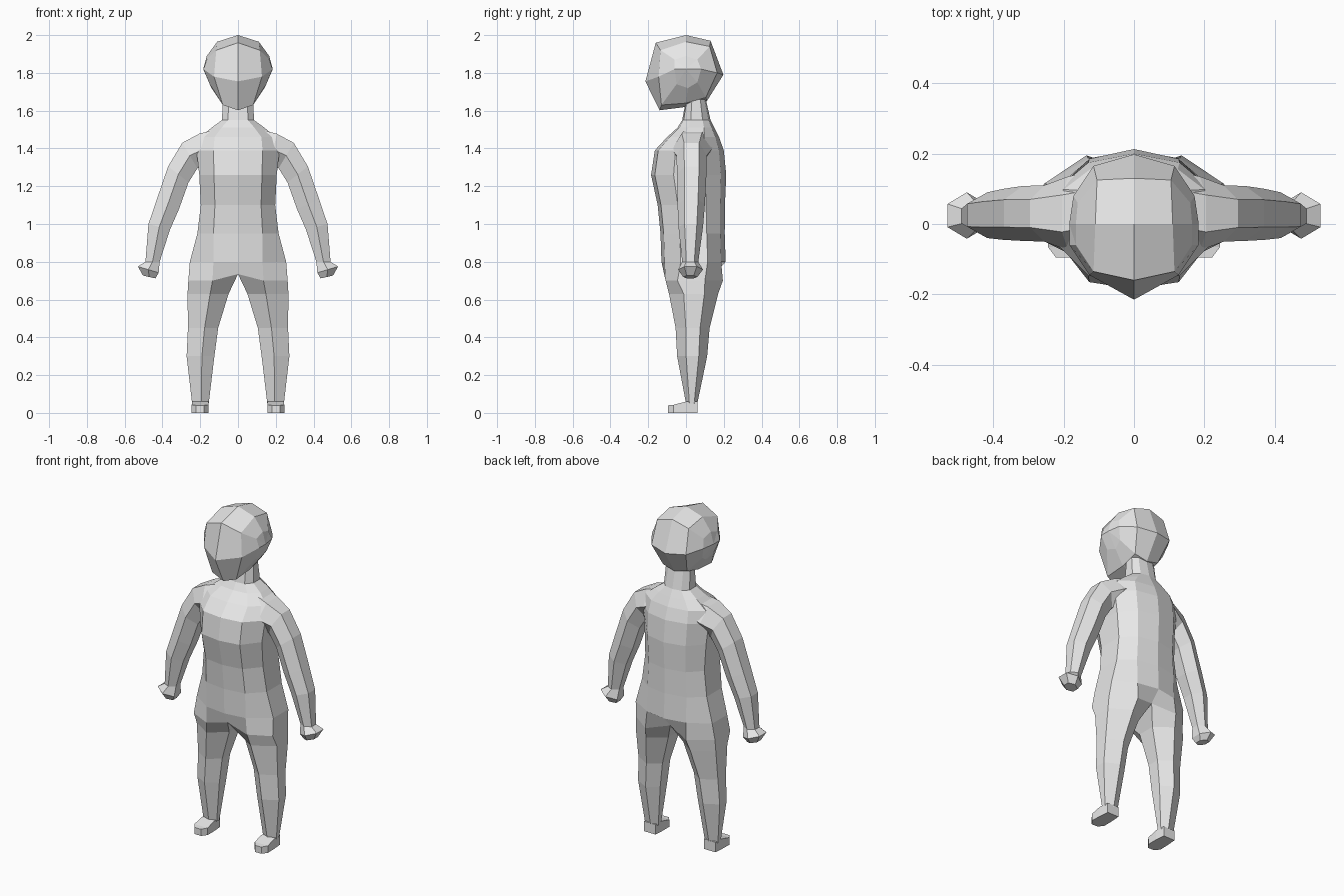
import bpy, bmesh

if "Cube" in bpy.data.objects:
    bpy.data.objects.remove(bpy.data.objects["Cube"])

grey = bpy.data.materials.new("light grey")
grey.diffuse_color = (0.8, 0.8, 0.8, 1)
grey.use_nodes = True
grey.node_tree.nodes["Principled BSDF"].inputs["Base Color"].default_value = grey.diffuse_color


def lerp(a, b, t):
    return a + (b - a) * t


def loft(bm, rings, closed=True):
    """Bridge consecutive rings of vertices with quads."""
    for a, b in zip(rings, rings[1:]):
        n = len(a)
        for i in range(n if closed else n - 1):
            j = (i + 1) % n
            bm.faces.new((a[i], a[j], b[j], b[i]))


def add_ring(bm, points):
    return [bm.verts.new(p) for p in points]


def finish(name, bm, mirrored=True):
    """Turn a half mesh into a mirrored flat-shaded object."""
    if mirrored:
        geom = bm.verts[:] + bm.edges[:] + bm.faces[:]
        bmesh.ops.mirror(bm, geom=geom, axis='X', merge_dist=0.0005)
    bmesh.ops.recalc_face_normals(bm, faces=bm.faces[:])
    mesh = bpy.data.meshes.new(name)
    bm.to_mesh(mesh)
    bm.free()
    mesh.materials.append(grey)
    bpy.context.collection.objects.link(bpy.data.objects.new(name, mesh))


# Body: open half rings from the neck to the hips (z, half width, front y, back y)
bm = bmesh.new()
torso = []
for z, w, f, b in [(1.66, .08, .0, .105), (1.55, .085, -.02, .13),
                   (1.51, .14, -.045, .15), (1.46, .2, -.10, .175),
                   (1.39, .22, -.165, .2), (1.26, .205, -.185, .213),
                   (1.1, .197, -.15, .206), (.95, .215, -.135, .205),
                   (.8, .255, -.13, .21)]:
    c = min(.13, w * .62)
    s0, s1 = lerp(f, b, .3), lerp(f, b, .72)
    torso.append(add_ring(bm, [(0, f, z), (c, lerp(f, b, .05), z), (w, s0, z),
                               (w, s1, z), (c, lerp(f, b, .93), z), (0, b, z)]))
# Crotch ring
torso.append(add_ring(bm, [(0, -.10, .735), (.135, -.108, .70), (.263, -.045, .70),
                           (.263, .1, .70), (.135, .195, .70), (0, .15, .735)]))
loft(bm, torso, closed=False)
# Legs: closed rings (z, inner x, outer x, front y, back y)
legs = [torso[-1]]
for z, xi, xo, f, b in [(.63, .05, .267, -.09, .17), (.45, .105, .265, -.055, .125),
                        (.3, .125, .272, -.047, .112), (.05, .155, .243, .0, .06)]:
    m = lerp(xi, xo, .45)
    y0, y1 = lerp(f, b, .3), lerp(f, b, .72)
    legs.append(add_ring(bm, [(xi, y0, z), (m, f, z), (xo, y0, z),
                              (xo, y1, z), (m, b, z), (xi, y1, z)]))
loft(bm, legs)
finish("body_and_legs", bm)

# Feet: bevelled slab sloping down to the toe
bm = bmesh.new()
outline = [(.18, -.095, .04), (.222, -.095, .04), (.245, -.065, .043), (.243, .0, .06),
           (.238, .06, .06), (.162, .06, .06), (.157, .0, .06), (.157, -.065, .043)]
base = add_ring(bm, [(x, y, 0) for x, y, z in outline])
top = add_ring(bm, outline)
loft(bm, [base, top])
bm.faces.new(base)
bm.faces.new((top[0], top[1], top[2], top[7]))
bm.faces.new((top[7], top[2], top[3], top[6]))
bm.faces.new((top[6], top[3], top[4], top[5]))
finish("feet", bm)


def limb(name, sections):
    """Six-sided tube; each section is outer x, z, inner x, z, min y, max y."""
    bm = bmesh.new()
    rings = []
    for ox, oz, ix, iz, y0, y1 in sections:
        mx, mz = (ox + ix) / 2, (oz + iz) / 2
        a, b = lerp(y0, y1, .25), lerp(y0, y1, .75)
        rings.append(add_ring(bm, [(ox, a, oz), (ox, b, oz), (mx, y1, mz),
                                   (ix, b, iz), (ix, a, iz), (mx, y0, mz)]))
    loft(bm, rings)
    bm.faces.new(rings[0])
    bm.faces.new(rings[-1])
    finish(name, bm)


# Arms with shoulders
limb("arms", [(.12, 1.50, .12, 1.36, -.06, .15), (.205, 1.478, .17, 1.31, -.075, .135),
              (.295, 1.43, .215, 1.295, -.05, .11), (.37, 1.305, .262, 1.22, -.048, .108),
              (.43, 1.13, .312, 1.08, -.045, .10), (.474, 1.0, .36, .97, -.04, .09),
              (.49, .80, .415, .80, -.02, .065)])
# Hands
limb("hands", [(.49, .80, .415, .80, -.02, .065), (.53, .775, .42, .742, -.042, .09),
               (.503, .727, .437, .712, -.015, .06)])

# Head: profile slices from the middle out to the side
bm = bmesh.new()
slices = [
    [(0, 0, 2.0), (0, -.16, 1.96), (0, -.215, 1.755), (0, -.14, 1.602),
     (0, .0, 1.62), (0, .11, 1.65), (0, .198, 1.79), (0, .13, 1.97)],
    [(.11, 0, 1.965), (.115, -.135, 1.92), (.127, -.145, 1.78), (.08, -.13, 1.63),
     (.08, .0, 1.64), (.08, .105, 1.67), (.115, .165, 1.80), (.105, .125, 1.94)],
    [(.165, 0, 1.89), (.165, -.06, 1.87), (.183, -.06, 1.82), (.15, -.05, 1.74),
     (.14, .01, 1.72), (.15, .06, 1.75), (.172, .08, 1.82), (.16, .06, 1.87)]]
head = [add_ring(bm, s) for s in slices]
loft(bm, head)
side = bm.verts.new((.184, .0, 1.82))
for i in range(8):
    bm.faces.new((head[2][i], head[2][(i + 1) % 8], side))
finish("head", bm)
